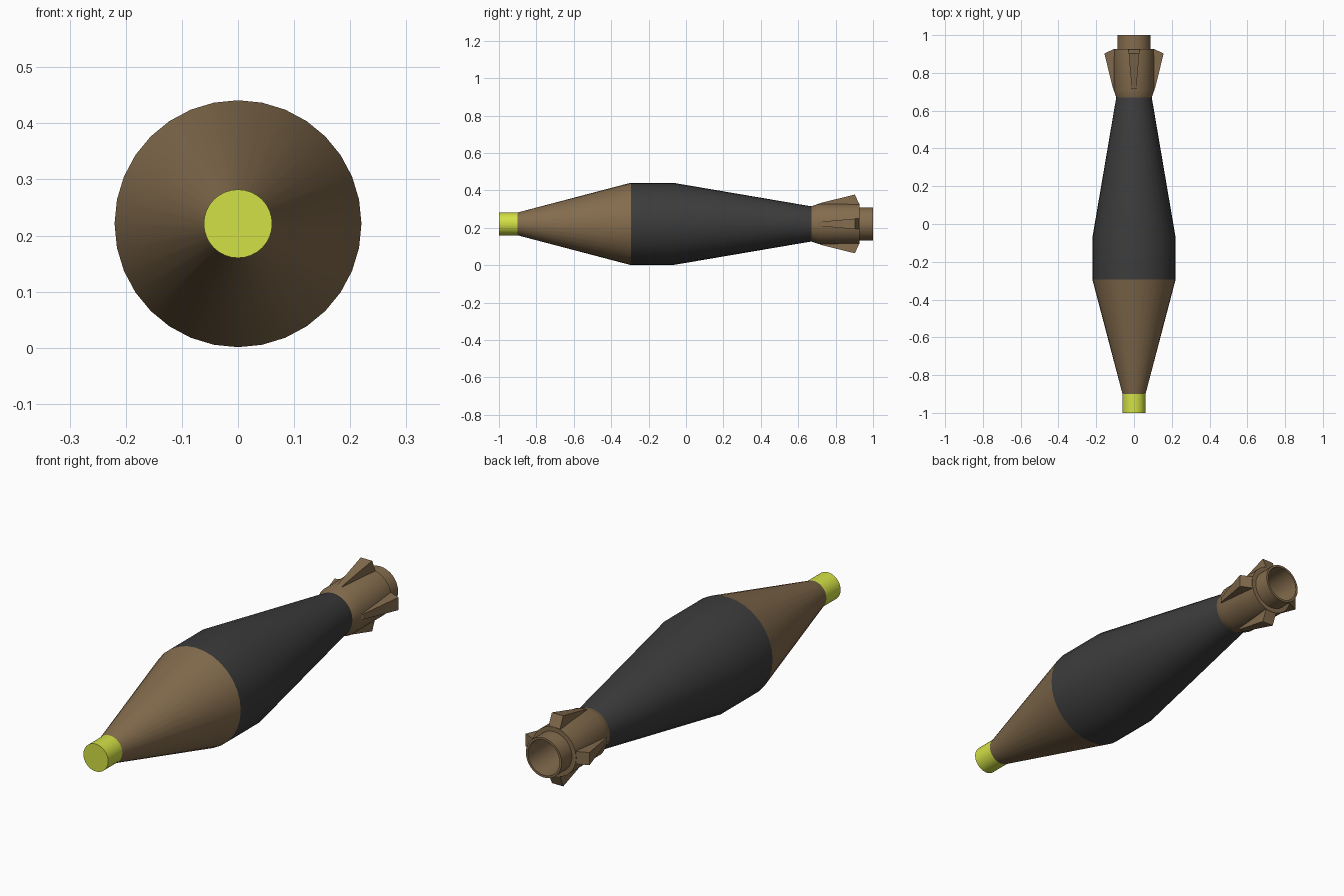
import bpy, bmesh, math
from mathutils import Matrix

if "Cube" in bpy.data.objects:
    bpy.data.objects.remove(bpy.data.objects["Cube"])

AXIS_Z = 0.221


def material(name, rgb):
    m = bpy.data.materials.new(name)
    m.diffuse_color = (*rgb, 1)
    m.use_nodes = True
    m.node_tree.nodes["Principled BSDF"].inputs["Base Color"].default_value = m.diffuse_color
    return m


BROWN = material("brown", (0.23, 0.15, 0.075))
DARK = material("dark_grey", (0.045, 0.045, 0.045))
YELLOW = material("yellow", (0.65, 0.75, 0.06))


def finish(name, bm, mat, smooth=True):
    bmesh.ops.remove_doubles(bm, verts=bm.verts, dist=1e-5)
    bmesh.ops.recalc_face_normals(bm, faces=bm.faces)
    me = bpy.data.meshes.new(name)
    bm.to_mesh(me)
    bm.free()
    ob = bpy.data.objects.new(name, me)
    bpy.context.collection.objects.link(ob)
    me.materials.append(mat)
    if smooth:
        bpy.ops.object.select_all(action="DESELECT")
        bpy.context.view_layer.objects.active = ob
        ob.select_set(True)
        bpy.ops.object.shade_smooth_by_angle(angle=math.radians(30))
    return ob


def lathe(name, profile, mat, sides=32):
    """Revolve (radius, y) points round the long axis."""
    bm = bmesh.new()
    rings = []
    for r, y in profile:
        rings.append([bm.verts.new((r * math.sin(2 * math.pi * i / sides), y,
                                    AXIS_Z + r * math.cos(2 * math.pi * i / sides)))
                      for i in range(sides if r else 1)])
    for a, b in zip(rings, rings[1:]):
        for i in range(sides):
            j = (i + 1) % sides
            loop = [a[i % len(a)], a[j % len(a)], b[j % len(b)], b[i % len(b)]]
            bm.faces.new(list(dict.fromkeys(loop)))
    return finish(name, bm, mat)


# Body sections, front to back
lathe("nose_tip", [(0, -1), (0.061, -1), (0.061, -0.9)], YELLOW)
lathe("nose_cone", [(0.061, -0.9), (0.22, -0.295)], BROWN)
lathe("main_body", [(0.22, -0.295), (0.22, -0.07), (0.094, 0.67)], DARK)

# Tail collar with a hollow tube behind it
lathe("tail_tube", [(0.094, 0.67), (0.108, 0.71), (0.108, 0.927), (0.088, 0.927),
                    (0.088, 1.0), (0.078, 1.0), (0.078, 0.8), (0, 0.8)], BROWN)

# Wedge fins round the collar
FINS = 4
for k in range(FINS):
    bm = bmesh.new()
    outline = [(0.09, 0.69), (0.112, 0.72), (0.157, 0.903), (0.108, 0.925), (0.09, 0.925)]
    widths = [0.010, 0.012, 0.028, 0.028, 0.028]
    sides = [[bm.verts.new((s * w, y, r)) for (r, y), w in zip(outline, widths)]
             for s in (-1, 1)]
    bm.faces.new(sides[0])
    bm.faces.new(sides[1])
    for i in range(5):
        j = (i + 1) % 5
        bm.faces.new((sides[0][i], sides[0][j], sides[1][j], sides[1][i]))
    bm.transform(Matrix.Translation((0, 0, AXIS_Z)) @ Matrix.Rotation(2 * math.pi * k / FINS, 4, "Y"))
    finish(f"tail_fin_{k + 1}", bm, BROWN, smooth=False)
